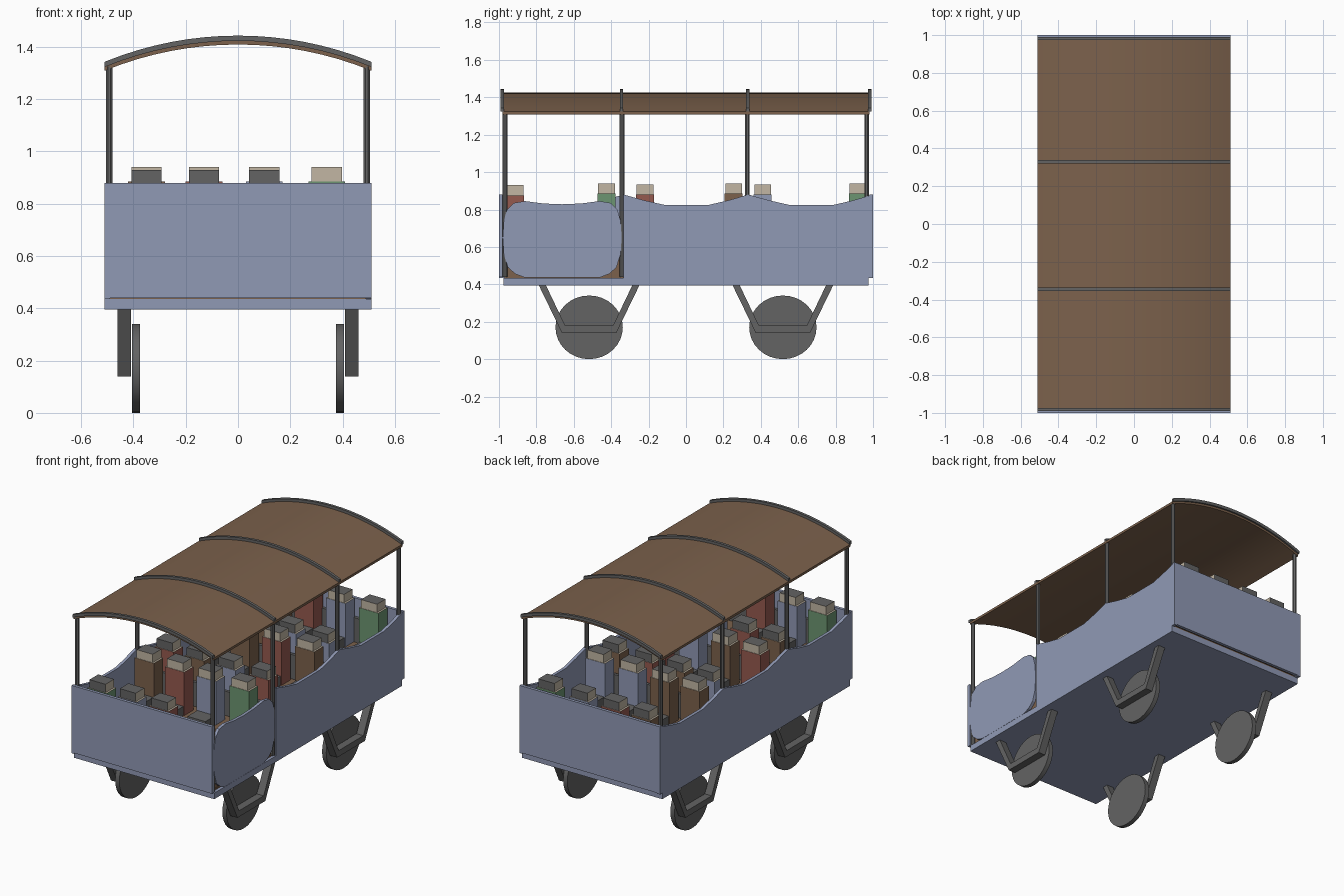
import bpy, bmesh, math
from mathutils import Vector

if "Cube" in bpy.data.objects:
    bpy.data.objects.remove(bpy.data.objects["Cube"], do_unlink=True)


def material(name, r, g, b):
    m = bpy.data.materials.new(name)
    m.use_nodes = True
    m.diffuse_color = (r, g, b, 1)
    m.node_tree.nodes["Principled BSDF"].inputs["Base Color"].default_value = (r, g, b, 1)
    return m


BLUE = material("dusty blue", 0.28, 0.32, 0.46)
BROWN = material("wood brown", 0.2, 0.12, 0.072)
GREY = material("iron grey", 0.125, 0.125, 0.125)
SKIN = material("pale beige", 0.54, 0.47, 0.37)
RED = material("brick red", 0.3, 0.1, 0.078)
GREEN = material("leaf green", 0.15, 0.3, 0.165)


def finish(name, bm, *mats):
    bmesh.ops.recalc_face_normals(bm, faces=bm.faces)
    mesh = bpy.data.meshes.new(name)
    bm.to_mesh(mesh)
    bm.free()
    for m in mats:
        mesh.materials.append(m)
    ob = bpy.data.objects.new(name, mesh)
    bpy.context.collection.objects.link(ob)
    return ob


def box(name, lo, hi, mat):
    lo, hi = Vector(lo), Vector(hi)
    bm = bmesh.new()
    bmesh.ops.create_cube(bm, size=1)
    for v in bm.verts:
        v.co = (lo + hi) / 2 + v.co * (hi - lo)
    return finish(name, bm, mat)


def prism(name, points, a, b, mat, axis="X"):
    """Extrude a closed profile along X (points are y, z) or Y (points are x, z)."""
    bm = bmesh.new()
    at = (lambda p, d: (d, p[0], p[1])) if axis == "X" else (lambda p, d: (p[0], d, p[1]))
    face = bm.faces.new([bm.verts.new(at(p, a)) for p in points])
    new = bmesh.ops.extrude_face_region(bm, geom=[face])["geom"]
    shift = Vector((b - a, 0, 0)) if axis == "X" else Vector((0, b - a, 0))
    bmesh.ops.translate(bm, vec=shift, verts=[v for v in new if isinstance(v, bmesh.types.BMVert)])
    return finish(name, bm, mat)


def smooth(ob):
    bpy.ops.object.select_all(action="DESELECT")
    ob.select_set(True)
    bpy.context.view_layer.objects.active = ob
    bpy.ops.object.shade_smooth_by_angle(angle=math.radians(30))


# Floor and end walls
box("chassis", (-0.51, -0.975, 0.395), (0.51, 0.975, 0.435), BLUE)
box("floor_boards", (-0.49, -0.97, 0.435), (0.49, 0.97, 0.445), BROWN)
for side, y in (("front", -0.99), ("back", 0.99)):
    box(side + "_wall", (-0.51, y - 0.01, 0.44), (0.51, y + 0.01, 0.88), BLUE)


# Side walls with a dip between each pair of posts
def side_wall(name, x, bays):
    start = 1 - 0.667 * bays
    pts = [(1, 0.435), (1, 0.88)]
    for i in range(bays):
        top = 1 - 0.667 * i
        pts += [(top - 0.11, 0.848), (top - 0.21, 0.825), (top - 0.45, 0.825),
                (top - 0.56, 0.85), (top - 0.667, 0.88)]
    pts.append((start, 0.435))
    prism(name, pts, x - 0.01, x + 0.01, BLUE)


side_wall("left_wall", 0.5, 2)
side_wall("right_wall", -0.5, 3)

# Rounded entrance door, mirrored about its middle
half = [(0.2, 0.436), (0.25, 0.455), (0.29, 0.49), (0.312, 0.56), (0.318, 0.65),
        (0.312, 0.74), (0.295, 0.8), (0.26, 0.835), (0.2, 0.845), (0.1, 0.832)]
door = [(-0.662 + d, z) for d, z in half] + [(-0.662, 0.828)]
door += [(-0.662 - d, z) for d, z in reversed(half)]
prism("door", door, 0.49, 0.51, BLUE)


# Arched roof and its ribs
def arch(name, crown, thick, y0, y1, mat):
    radius = 1.35
    xs = [-0.51 + 1.02 * i / 16 for i in range(17)]
    z = lambda x: crown - radius + math.sqrt(radius * radius - x * x)
    pts = [(x, z(x)) for x in xs] + [(x, z(x) - thick) for x in reversed(xs)]
    smooth(prism(name, pts, y0, y1, mat, "Y"))


arch("roof", 1.425, 0.016, -0.98, 0.98, BROWN)
for i, y in enumerate((-0.982, -0.345, 0.33, 0.982)):
    arch(f"roof_rib_{i}", 1.443, 0.02, y - 0.009, y + 0.009, GREY)

# Posts
for i, y in enumerate((-0.968, -0.342, 0.328, 0.966)):
    for x in (-0.493, 0.493):
        pts = [(x + 0.0135 * math.cos(a), y + 0.0135 * math.sin(a))
               for a in (math.pi / 8 + math.pi / 4 * k for k in range(8))]
        bm = bmesh.new()
        base = [bm.verts.new((px, py, 0.44)) for px, py in pts]
        top = [bm.verts.new((px, py, 1.325)) for px, py in pts]
        bm.faces.new(base)
        bm.faces.new(top)
        for k in range(8):
            n = (k + 1) % 8
            bm.faces.new((base[k], base[n], top[n], top[k]))
        finish(f"post_{i}", bm, GREY)

# Wheels and hanging brackets
for y in (-0.518, 0.518):
    ring = [(y + 0.18 * math.cos(a), 0.17 + 0.17 * math.sin(a))
            for a in (math.tau * k / 32 for k in range(32))]
    outer = [(0.27, 0.397), (0.145, 0.14)]
    inner = [(0.128, 0.18), (0.232, 0.397)]
    hanger = [(y - d, z) for d, z in outer] + [(y + d, z) for d, z in reversed(outer)]
    hanger += [(y + d, z) for d, z in reversed(inner)] + [(y - d, z) for d, z in inner]
    for s in (-1, 1):
        smooth(prism("wheel", ring, s * 0.375, s * 0.405, GREY))
        prism("wheel_hanger", hanger, s * 0.41, s * 0.46, GREY)

# Benches: one against each end, two back to back
for y0, y1, back in ((-0.98, -0.79, -0.97), (-0.52, -0.12, -0.32),
                     (0.13, 0.53, 0.33), (0.79, 0.98, 0.97)):
    box("bench_seat", (-0.485, y0, 0.445), (0.485, y1, 0.6), BROWN)
    box("bench_back", (-0.485, back - 0.01, 0.6), (0.485, back + 0.01, 0.76), GREY)


# Seated passengers; facing is +1 towards the back, -1 towards the front
def passenger(x, y, facing, coat, top):
    body = box("passenger_body", (x - 0.07, y - 0.048, 0.6), (x + 0.07, y + 0.048, top), coat)
    body.data.materials.append(SKIN)
    for f in body.data.polygons:
        f.material_index = int(f.normal.z > 0.9)
    head = box("passenger_head", (x - 0.058, y - 0.045, top), (x + 0.058, y + 0.045, top + 0.055), SKIN)
    head.data.materials.append(GREY)
    for f in head.data.polygons:
        f.material_index = int(f.normal.z > 0.9 or f.normal.y * facing < -0.9)
    near, far = sorted((y + facing * 0.048, y + facing * 0.15))
    box("passenger_legs", (x - 0.065, near, 0.6), (x + 0.065, far, 0.66), GREY)


columns = (-0.35, -0.13, 0.1, 0.34)
rows = ((-0.915, 1, 0.875, (GREEN, BLUE, RED, None)),
        (-0.425, -1, 0.885, (BROWN, RED, BLUE, GREEN)),
        (-0.22, 1, 0.88, (RED, BROWN, BLUE, RED)),
        (0.255, -1, 0.885, (BLUE, BROWN, RED, BROWN)),
        (0.41, 1, 0.88, (BROWN, BROWN, BLUE, BLUE)),
        (0.92, -1, 0.885, (BROWN, RED, BLUE, GREEN)))
for y, facing, top, coats in rows:
    for x, coat in zip(columns, coats):
        if coat:
            passenger(x, y, facing, coat, top)
